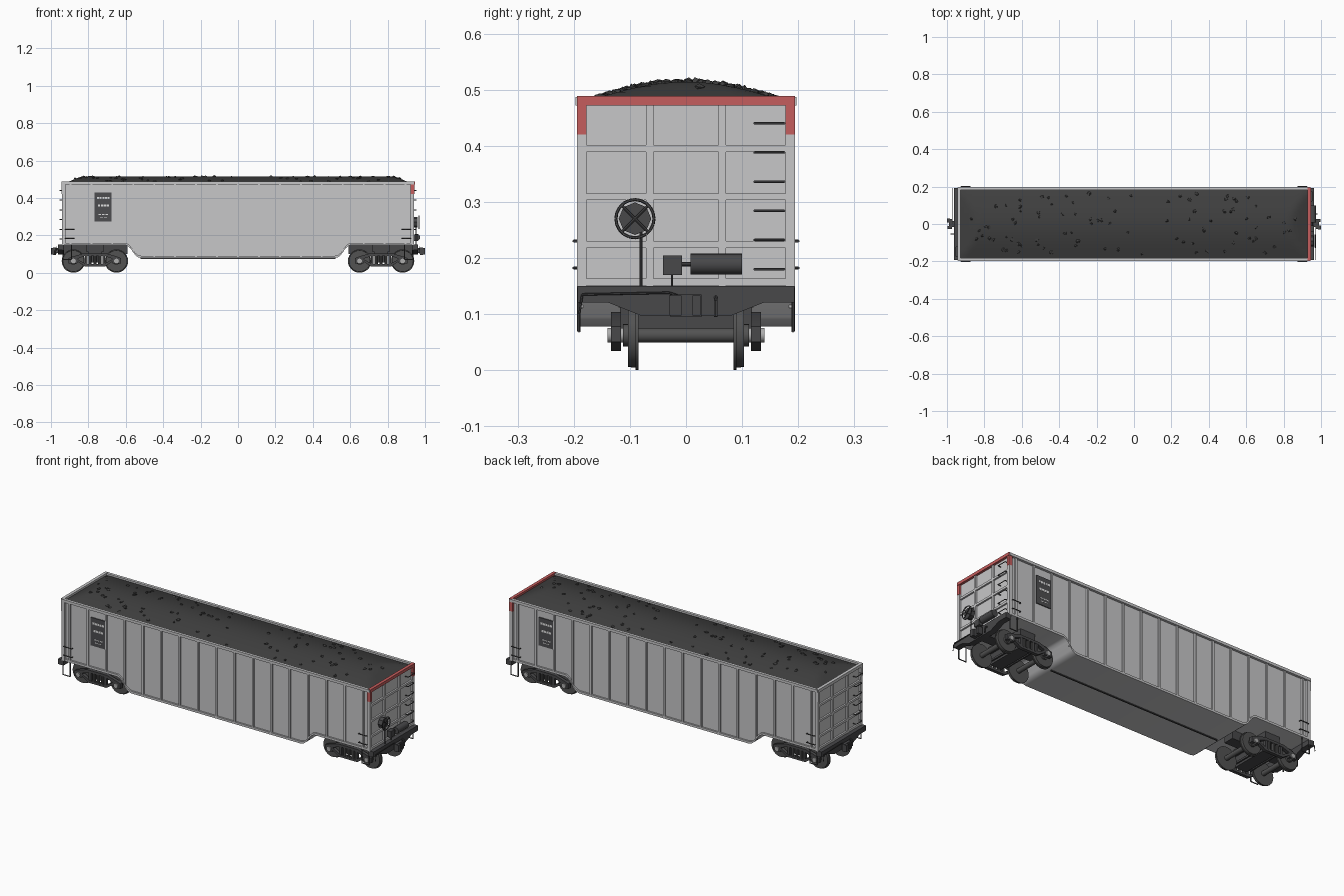
import bpy, bmesh, math, random
from mathutils import Vector, Matrix

random.seed(7)
old = bpy.data.objects.get("Cube")
if old:
    bpy.data.objects.remove(old, do_unlink=True)


def material(name, *rgb):
    m = bpy.data.materials.new(name)
    m.use_nodes = True
    m.diffuse_color = (*rgb, 1)
    m.node_tree.nodes["Principled BSDF"].inputs["Base Color"].default_value = (*rgb, 1)
    return m


GREY = material("body grey", .57, .57, .58)
RED = material("end red", .56, .11, .11)
COAL = material("coal", .05, .05, .05)
DARK = material("dark steel", .065, .065, .068)
WHEEL = material("wheel steel", .085, .085, .085)
SILVER = material("bearing silver", .42, .42, .42)
PANEL = material("panel charcoal", .075, .075, .08)
WHITE = material("marking white", .75, .75, .75)

parts = {}


def part(name, mat):
    """Mesh that collects all pieces of one named part."""
    return parts.setdefault(name, (bmesh.new(), mat))[0]


def box(bm, x, y, z, s=1):
    """Box from (low, high) ranges; s = -1 turns it to the opposite end."""
    ranges = [sorted(s * v for v in x), sorted(s * v for v in y), z]
    mid = Vector([(a + b) / 2 for a, b in ranges])
    size = [b - a for a, b in ranges]
    bmesh.ops.create_cube(bm, size=1, matrix=Matrix.Translation(mid) @ Matrix.Diagonal((*size, 1)))


def rod(bm, a, b, r, sides=8, r2=None):
    a, b = Vector(a), Vector(b)
    d = b - a
    rot = d.to_track_quat('Z', 'Y').to_matrix().to_4x4()
    bmesh.ops.create_cone(bm, cap_ends=True, segments=sides, radius1=r,
                          radius2=r if r2 is None else r2, depth=d.length,
                          matrix=Matrix.Translation((a + b) / 2) @ rot)


def chain(bm, pts, r, sides=6):
    for a, b in zip(pts, pts[1:]):
        rod(bm, a, b, r, sides)


def prism(bm, outline, lo, hi, axis='Y'):
    """Extrude an (across, up) outline along y or x."""
    def put(u, w, t):
        return (u, t, w) if axis == 'Y' else (t, u, w)
    face = bm.faces.new([bm.verts.new(put(u, w, lo)) for u, w in outline])
    ext = bmesh.ops.extrude_face_region(bm, geom=[face])
    move = Vector(put(0, 0, hi - lo))
    bmesh.ops.translate(bm, vec=move, verts=[v for v in ext["geom"] if isinstance(v, bmesh.types.BMVert)])


# Hull with the dropped belly
END, SIDE = .932, .184
dip = [(.60, .147), (.588, .142), (.575, .13), (.55, .095), (.535, .083), (.515, .078)]
bottom = [(-END, .147)] + [(-x, z) for x, z in dip] + dip[::-1] + [(END, .147)]
prism(part("hull", GREY), bottom + [(END, .474), (-END, .474)], -SIDE, SIDE)
box(part("belly_seam", DARK), (-.52, .52), (-.004, .004), (.074, .079))


def floor_at(x):
    for (x0, z0), (x1, z1) in zip(bottom, bottom[1:]):
        if x0 <= x <= x1:
            return z0 + (z1 - z0) * (x - x0) / (x1 - x0)


# Side posts, lower flange and top rails
for s in (1, -1):
    posts = part("side_posts", GREY)
    for k in range(-8, 9):
        x = k * .112
        box(posts, (x - .005, x + .005), (s * SIDE, s * .192), (floor_at(x) + .002, .474))
    strip = bottom + [(x, z + .012) for x, z in reversed(bottom)]
    prism(part("side_flange", GREY), strip, s * .183, s * .193)
    box(part("top_rails", GREY), (-.94, .94), (s * .181, s * .197), (.472, .487))

# End details, the second end being the first turned half a circle
for s, rail_mat, tag in ((1, RED, "right"), (-1, GREY, "left")):
    box(part(tag + "_end_rail", rail_mat), (.928, .945), (-.194, .194), (.472, .4885), s)
    for y in (-1, 1):
        edge = (y * .177, y * .194)
        box(part("corner_posts", GREY), (.922, .942), edge, (.147, .42), s)
        box(part(tag + "_corner_caps", rail_mat), (.922, .943), edge, (.42, .472), s)
        box(part("end_ribs", GREY), (.93, .941), (y * .058, y * .071), (.147, .474), s)
        # Stirrup steps and side grab irons
        loop = [(s * .935, y * .191, .15), (s * .935, y * .191, .07),
                (s * .89, y * .191, .07), (s * .89, y * .191, .15)]
        chain(part("stirrup_steps", DARK), loop, .003)
        for z in (.182, .23):
            grab = [(s * .875, y * .19, z), (s * .875, y * .2, z), (s * .925, y * .2, z), (s * .925, y * .19, z)]
            chain(part("side_grab_irons", DARK), grab, .0025)
    for z in (.157, .224, .309, .395):
        box(part("end_ribs", GREY), (.93, .941), (-.18, .18), (z - .006, z + .006), s)
    for i in range(6):
        z = .18 + i * .052
        rung = [(s * x, s * y, z) for x, y in ((.935, .122), (.953, .122), (.953, .175), (.935, .175))]
        chain(part("end_ladder_rungs", DARK), rung, .0023)

    # Sill, draft gear and coupler
    sill = [(-.193, .15), (.193, .15), (.193, .121), (.14, .121), (.08, .097),
            (-.08, .097), (-.14, .121), (-.193, .121)]
    prism(part("end_sill", DARK), sill, s * .93, s * .963, 'X')
    frame = part("centre_sill", DARK)
    box(frame, (.59, .95), (-.03, .03), (.10, .15), s)
    box(frame, (.72, .81), (-.12, .12), (.112, .15), s)
    coupler = part("coupler", DARK)
    box(coupler, (.95, .978), (-.015, .015), (.105, .128), s)
    box(coupler, (.972, .988), (-.028, .028), (.095, .135), s)
    box(coupler, (.985, 1), (-.03, -.008), (.097, .133), s)
    box(coupler, (.985, .996), (.012, .026), (.097, .133), s)
    chain(part("uncoupling_lever", DARK),
          [(s * .972, s * y, z) for y, z in ((-.19, .10), (-.185, .135), (-.03, .138), (0, .128))], .002)
    chain(part("air_hose", DARK),
          [(s * x, s * .053, z) for x, z in ((.96, .13), (.975, .125), (.978, .095))], .004)

# Brake gear on the right end
bw = Vector((.968, -.091, .27))
rim = part("brake_wheel", DARK)
ring = [bw + Vector((0, math.cos(a) * .034, math.sin(a) * .034))
        for a in (i * math.tau / 20 for i in range(21))]
chain(rim, ring, .0028)
for i in range(4):
    a = math.pi / 4 + i * math.pi / 2
    rod(rim, bw, bw + Vector((0, math.cos(a) * .034, math.sin(a) * .034)), .0025)
rod(part("brake_housing", DARK), (.938, bw.y, bw.z), (.961, bw.y, bw.z), .029, 8)
rod(part("brake_rod", DARK), (.952, -.08, .145), (.952, -.08, .25), .0025)
box(part("brake_valve", DARK), (.938, .962), (-.041, -.007), (.17, .204))
tank = part("air_tank", DARK)
rod(tank, (.955, .008, .189), (.955, .1, .189), .0185, 20)
rod(tank, (.952, -.01, .189), (.952, .01, .189), .004)
rod(tank, (.952, -.025, .145), (.952, -.025, .175), .002)

# Trucks
for cx in (-.765, .765):
    box(part("truck_bolster", DARK), (cx - .035, cx + .035), (-.118, .118), (.055, .112))
    for s in (1, -1):
        fr = part("truck_side_frames", DARK)
        arch = [(-.14, .05), (-.14, .078), (-.12, .086), (-.06, .104), (.06, .104), (.12, .086),
                (.14, .078), (.14, .05), (.095, .05), (.09, .076), (.05, .09), (-.05, .09),
                (-.09, .076), (-.095, .05)]
        prism(fr, [(cx + x, z) for x, z in arch], s * .116, s * .134)
        belly = [(-.11, .07), (-.055, .034), (.055, .034), (.11, .07), (.09, .07), (.045, .046),
                 (-.045, .046), (-.09, .07)]
        prism(fr, [(cx + x, z) for x, z in belly], s * .116, s * .134)
        for x in (-.047, .047):
            box(fr, (cx + x - .007, cx + x + .007), (s * .117, s * .132), (.036, .1))
        for x in (-.026, 0, .026):
            rod(part("truck_springs", WHEEL), (cx + x, s * .125, .044), (cx + x, s * .125, .092), .009, 10)
        for x in (cx - .115, cx + .115):
            wheels = part("wheels", WHEEL)
            rod(wheels, (x, s * .087, .0625), (x, s * .103, .0625), .058, 28, .057)
            rod(wheels, (x, s * .085, .0625), (x, s * .09, .0625), .0625, 28)
            rod(wheels, (x, s * .1, .0625), (x, s * .112, .0625), .02, 16)
            rod(part("bearing_caps", SILVER), (x, s * .112, .0625), (x, s * .14, .0625), .013, 14)
    for x in (cx - .115, cx + .115):
        rod(part("axles", WHEEL), (x, -.115, .0625), (x, .115, .0625), .013, 14)
        for s in (1, -1):
            xb = x - math.copysign(.066, x - cx)
            box(part("brake_beams", DARK), (xb - .004, xb + .004), (-.09, .09), (.058, .068))

# Marking plates, one on each side
for s in (-1, 1):
    box(part("marking_panel", PANEL), (s * .672, s * .767), (s * .183, s * .189), (.275, .43))
    for z, n, w, h in ((.40, 5, .011, .012), (.36, 4, .012, .012), (.312, 3, .014, .005), (.296, 2, .016, .004)):
        for i in range(n):
            x = s * .72 + (i - (n - 1) / 2) * w * 1.3
            box(part("marking_bars", WHITE), (x - w / 2, x + w / 2), (s * .188, s * .19), (z - h / 2, z + h / 2))


# Heaped coal and loose lumps
def heap(x, y):
    side = max(0, 1 - abs(y) / .183)
    tip = max(0, min(1, (.93 - abs(x)) / .09))
    return .477 + .037 * min(math.sin(side * math.pi / 2), tip)


load = part("coal_load", COAL)
bmesh.ops.create_grid(load, x_segments=80, y_segments=24, size=1)
for v in load.verts:
    v.co = (v.co.x * .93, v.co.y * .183, 0)
    v.co.z = heap(v.co.x, v.co.y)
lumps = part("coal_lumps", COAL)
for _ in range(95):
    x, y = random.uniform(-.88, .88), random.uniform(-.165, .165)
    scale = Matrix.Diagonal([random.uniform(.006, .013), random.uniform(.006, .012), random.uniform(.005, .007), 1])
    spin = Matrix.Rotation(random.uniform(0, math.tau), 4, 'Z')
    new = bmesh.ops.create_icosphere(lumps, subdivisions=1, radius=1,
                                     matrix=Matrix.Translation((x, y, heap(x, y))) @ spin @ scale)
    for v in new["verts"]:
        v.co += Vector([random.uniform(-.002, .002) for _ in range(3)])

# Turn each part into an object
for name, (bm, mat) in parts.items():
    bmesh.ops.recalc_face_normals(bm, faces=bm.faces)
    if name == "coal_load" and sum(f.normal.z for f in bm.faces) < 0:
        bmesh.ops.reverse_faces(bm, faces=bm.faces)
    mesh = bpy.data.meshes.new(name)
    bm.to_mesh(mesh)
    bm.free()
    mesh.materials.append(mat)
    ob = bpy.data.objects.new(name, mesh)
    bpy.context.collection.objects.link(ob)
    if name != "coal_lumps":
        bpy.ops.object.select_all(action='DESELECT')
        ob.select_set(True)
        bpy.context.view_layer.objects.active = ob
        bpy.ops.object.shade_smooth_by_angle(angle=math.radians(35))
